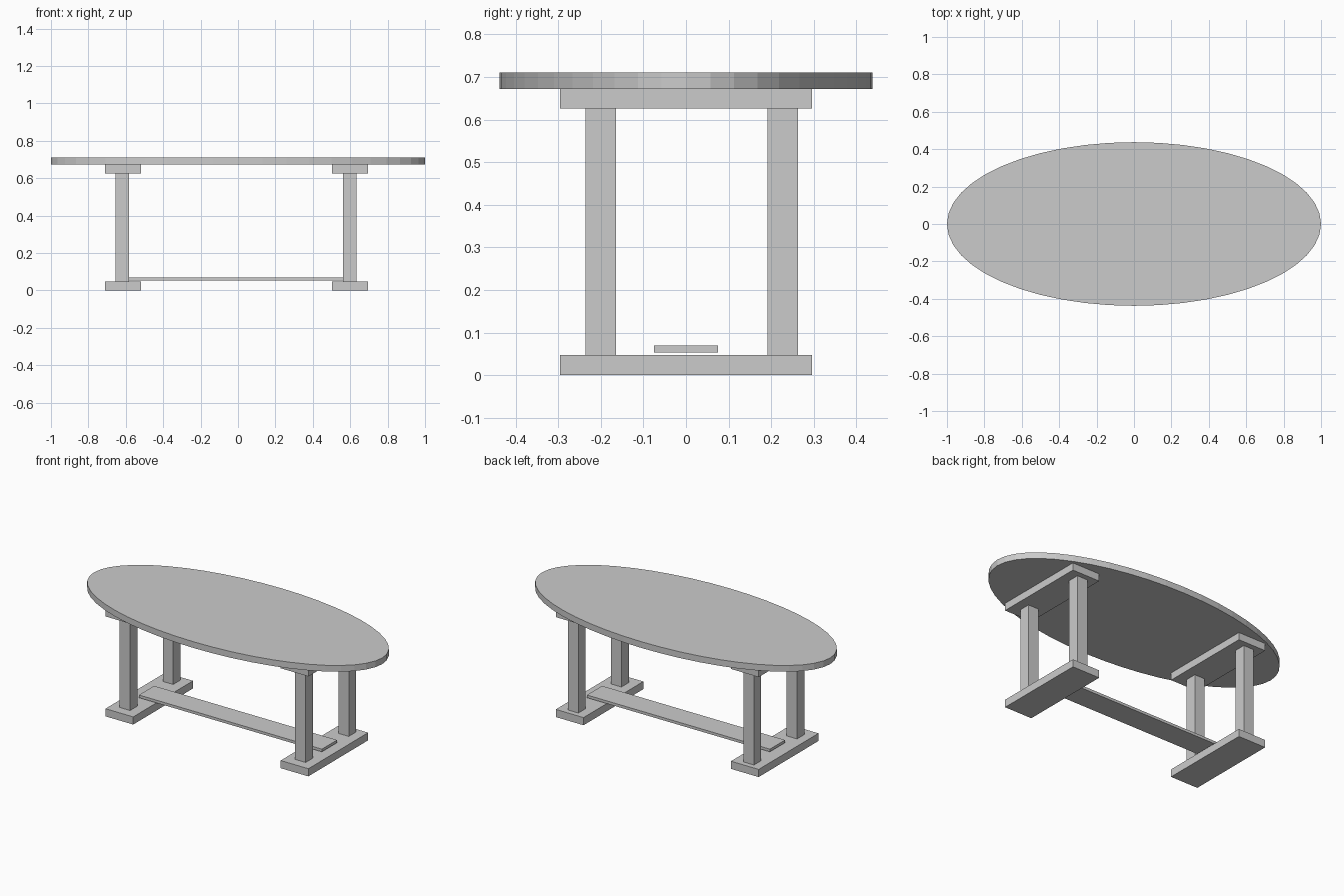
import bpy

if "Cube" in bpy.data.objects:
    bpy.data.objects.remove(bpy.data.objects["Cube"])


def box(name, x, y, z):
    """Box from (min, max) ranges on each axis."""
    bpy.ops.mesh.primitive_cube_add(size=1, location=[(a + b) / 2 for a, b in (x, y, z)])
    ob = bpy.context.object
    ob.name = name
    ob.scale = [b - a for a, b in (x, y, z)]
    bpy.ops.object.transform_apply(location=False, rotation=False, scale=True)
    return ob


# oval tabletop
bpy.ops.mesh.primitive_cylinder_add(vertices=48, radius=1, depth=0.039, location=(0, 0, 0.6915))
top = bpy.context.object
top.name = "tabletop"
top.scale = (1, 0.4375, 1)
bpy.ops.object.transform_apply(location=False, rotation=False, scale=True)

# trestle at each end: foot, two posts, bearer under the top
for side, cx in (("left", -0.615), ("right", 0.599)):
    plank_x = (cx - 0.096, cx + 0.096)
    px = -0.619 if side == "left" else 0.598
    box(side + "_foot", plank_x, (-0.296, 0.296), (0, 0.048))
    box(side + "_bearer", plank_x, (-0.296, 0.296), (0.626, 0.672))
    for end, cy in (("front", -0.2), ("back", 0.227)):
        box(f"{side}_{end}_post", (px - 0.036, px + 0.036), (cy - 0.036, cy + 0.036), (0.048, 0.626))

# flat stretcher between the trestles
box("stretcher", (-0.634, 0.634), (-0.075, 0.075), (0.053, 0.070))
